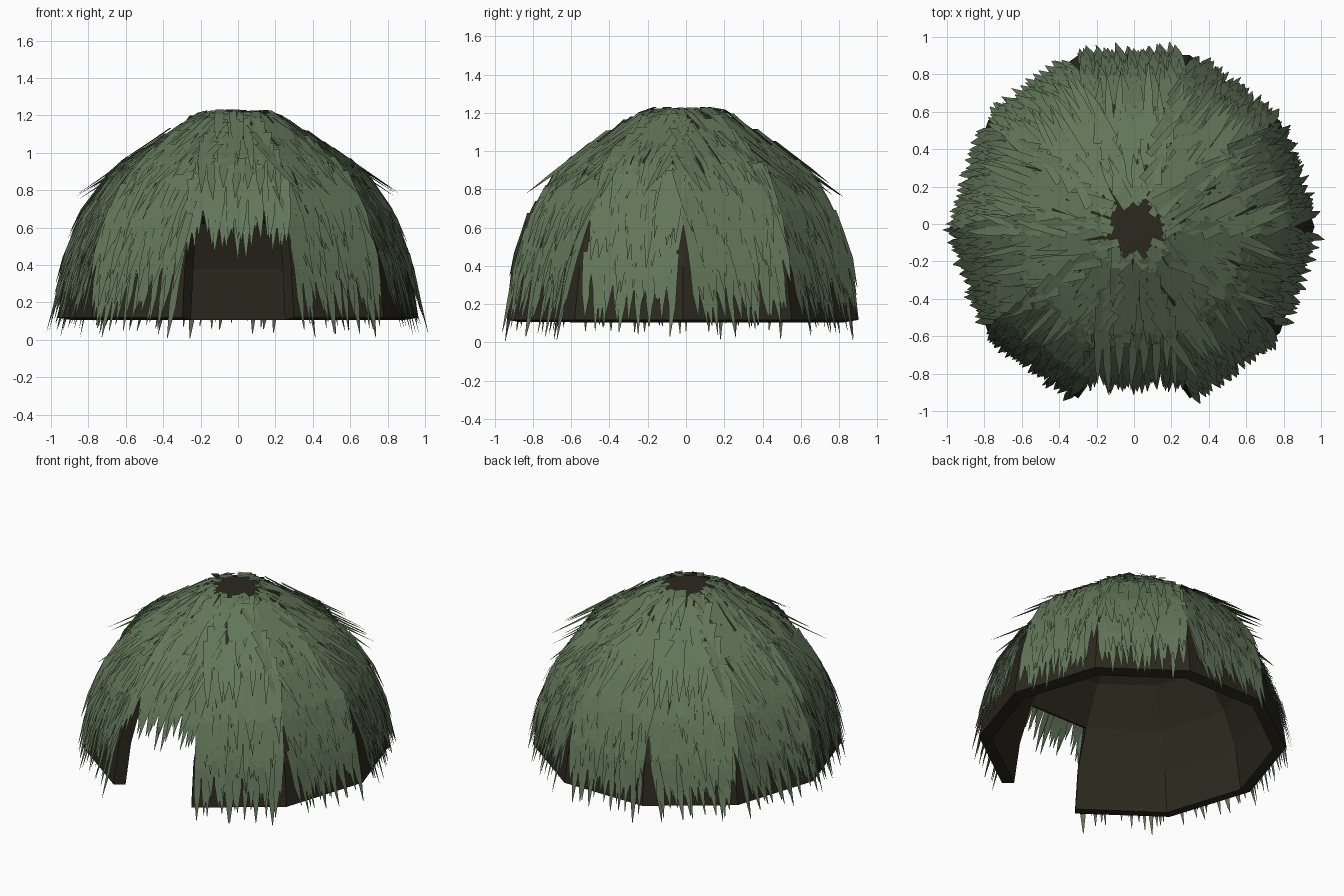
import bpy, bmesh, math, random
from mathutils import Vector

if "Cube" in bpy.data.objects:
    bpy.data.objects.remove(bpy.data.objects["Cube"])

random.seed(11)
SIDES = 10
HALF = math.pi / SIDES
CENTRE_Y = -0.015
# dome profile (corner radius, height) from the cap down to the base
PROFILE = [(0.10, 1.205), (0.19, 1.20), (0.64, 0.91), (0.82, 0.66), (0.92, 0.40), (0.965, 0.118)]


def material(name, rgb):
    m = bpy.data.materials.new(name)
    m.diffuse_color = (*rgb, 1)
    m.use_nodes = True
    m.node_tree.nodes["Principled BSDF"].inputs["Base Color"].default_value = m.diffuse_color
    return m


def finish(bm, name, mat):
    me = bpy.data.meshes.new(name)
    bm.to_mesh(me)
    bm.free()
    me.materials.append(mat)
    ob = bpy.data.objects.new(name, me)
    ob.location.y = CENTRE_Y
    bpy.context.collection.objects.link(ob)
    return ob


thatch = material("thatch_green", (0.122, 0.18, 0.10))
earth = material("dark_earth", (0.025, 0.022, 0.013))

# hut shell: ten-sided dome with the lower front panel left open as the doorway
bm = bmesh.new()
rings = []
for r, z in PROFILE:
    rings.append([bm.verts.new((r * math.cos(a), r * math.sin(a), z))
                  for a in (-math.pi / 2 + (2 * k - 1) * HALF for k in range(SIDES))])
bm.faces.new(rings[0])
for i in range(len(rings) - 1):
    for k in range(SIDES):
        if k == 0 and i >= 3:
            continue
        n = (k + 1) % SIDES
        bm.faces.new((rings[i][k], rings[i + 1][k], rings[i + 1][n], rings[i][n]))
bmesh.ops.recalc_face_normals(bm, faces=bm.faces)
shell = finish(bm, "hut_shell", earth)
mod = shell.modifiers.new("wall_thickness", 'SOLIDIFY')
mod.thickness = 0.08
mod.offset = -1

# slope line down the middle of one dome panel
LINE = [Vector((r * math.cos(HALF), z)) for r, z in PROFILE]


def slope(s):
    """Point and downhill direction at distance s below the crown edge."""
    s += (LINE[1] - LINE[0]).length
    for a, b in zip(LINE, LINE[1:]):
        d = (b - a).length
        if s <= d or b is LINE[-1]:
            t = (b - a) / d
            return a + t * s, t
        s -= d


def add_blade(bm, k, s0, length, u, width, lay, flare, lean, straight):
    """One reed bundle: blunt at the top, pointed at the bottom."""
    ang = -math.pi / 2 + 2 * HALF * k
    out = Vector((math.cos(ang), math.sin(ang), 0))
    side = Vector((-math.sin(ang), math.cos(ang), 0))
    p0, t0 = slope(s0)
    prev = None
    for f, wf in ((0, 1), (0.3, 1), (0.64, 0.95), (1, 0.08)):
        p, t = (p0 + t0 * length * f, t0) if straight else slope(s0 + length * f)
        p = p + Vector((-t.y, t.x)) * (lay + flare * f * f)
        c = out * p.x + side * (u + lean * f)
        c.z = max(p.y, 0)
        row = [bm.verts.new(c + side * width * wf * e) for e in (-0.5, 0.5)]
        if prev:
            bm.faces.new((prev[0], row[0], row[1], prev[1]))
        prev = row


def thatch_layer(name, rows, count):
    bm = bmesh.new()
    for k in range(SIDES):
        twist = random.uniform(-0.05, 0.05)
        limit = random.uniform(0.25, 0.28)
        for start, length, flare, loose in rows:
            if k == 0 and start + length > 1.001:
                continue
            mid = slope(start + length * 0.5)[0].x * math.tan(HALF)
            half = min(mid + 0.01, limit)
            n = max(5, round(count * half / 0.25))
            for i in range(n):
                u = -half + 2 * half * (i + 0.5) / n + random.uniform(-0.012, 0.012)
                s0 = start + random.uniform(-0.045, 0.045)
                add_blade(bm, k, s0, length + random.uniform(-0.07, 0.06), u,
                          random.uniform(0.032, 0.05), random.uniform(0.012, 0.028),
                          flare * random.uniform(0.3, 1.1),
                          twist + random.uniform(-0.025, 0.025),
                          random.random() < loose)
    return finish(bm, name, thatch)


# rows: start distance, length, outward flare, share of loose straight blades
thatch_layer("wall_thatch", [
    (0.47, 0.40, 0.015, 0), (0.55, 0.40, 0.02, 0), (0.60, 0.40, 0.02, 0),
    (0.70, 0.40, 0.02, 0), (0.80, 0.40, 0.025, 0), (0.90, 0.41, 0.03, 0),
    (1.00, 0.42, 0.035, 0)], 15)
thatch_layer("roof_thatch", [
    (-0.04, 0.34, 0.01, 0), (0.08, 0.36, 0.015, 0),
    (0.20, 0.38, 0.015, 0), (0.32, 0.46, 0.015, 0.5)], 15)
